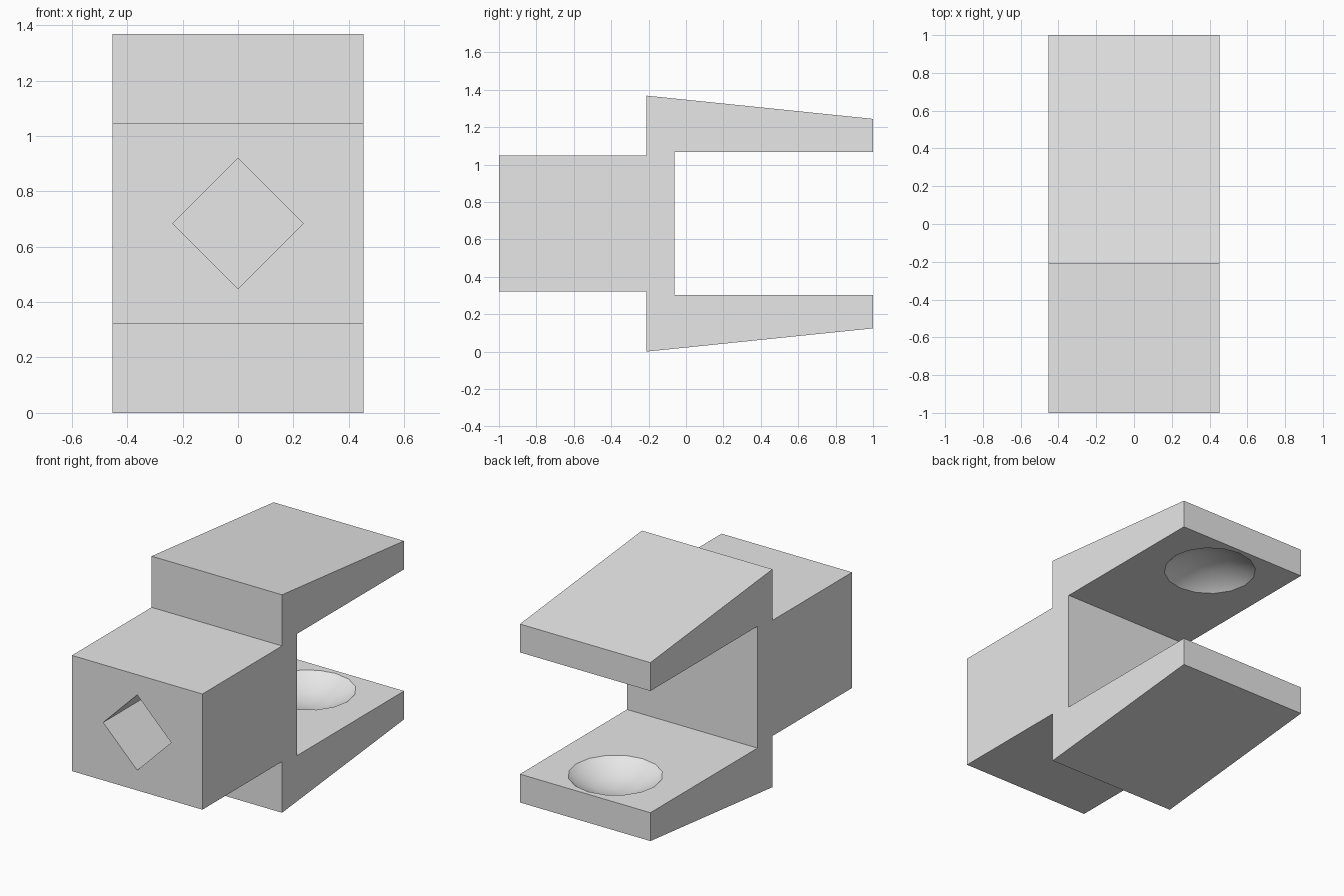
import bpy, bmesh, math
from mathutils import Matrix

cube = bpy.data.objects.get("Cube")
if cube:
    bpy.data.objects.remove(cube, do_unlink=True)

HALF_W = 0.453
MID_Z = 0.684

grey = bpy.data.materials.new("light_grey")
grey.use_nodes = True
grey.diffuse_color = (0.8, 0.8, 0.8, 1)
grey.node_tree.nodes["Principled BSDF"].inputs["Base Color"].default_value = (0.8, 0.8, 0.8, 1)


def add_object(name, bm):
    bmesh.ops.recalc_face_normals(bm, faces=bm.faces)
    mesh = bpy.data.meshes.new(name)
    bm.to_mesh(mesh)
    bm.free()
    mesh.materials.append(grey)
    obj = bpy.data.objects.new(name, mesh)
    bpy.context.collection.objects.link(obj)
    return obj


# Forked body: upper half of the side profile (y, height above middle), mirrored below
upper = [(-1, 0.363), (-0.21, 0.363), (-0.21, 0.684), (1, 0.56), (1, 0.382), (-0.062, 0.382)]
profile = upper + [(y, -h) for y, h in reversed(upper)]
bm = bmesh.new()
side = bm.faces.new([bm.verts.new((-HALF_W, y, MID_Z + h)) for y, h in profile])
grown = bmesh.ops.extrude_face_region(bm, geom=[side])["geom"]
bmesh.ops.translate(bm, vec=(2 * HALF_W, 0, 0),
                    verts=[v for v in grown if isinstance(v, bmesh.types.BMVert)])
body = add_object("forked_body", bm)

# Square shaft socket, turned on its corner, blind from the front
bm = bmesh.new()
bmesh.ops.create_cube(bm, size=1, matrix=Matrix.Translation((0, -0.95, MID_Z))
                      @ Matrix.Rotation(math.radians(45), 4, "Y")
                      @ Matrix.Diagonal((0.334, 1.5, 0.334, 1)))
socket = add_object("socket_cutter", bm)

# Ball that hollows a shallow round seat in both jaws
bm = bmesh.new()
bmesh.ops.create_uvsphere(bm, u_segments=16, v_segments=12, radius=0.472,
                          matrix=Matrix.Translation((0, 0.7, MID_Z)))
for face in bm.faces:
    face.smooth = True
ball = add_object("ball_cutter", bm)

# Cut the openings and drop the cutters
bpy.context.view_layer.objects.active = body
for cutter in (socket, ball):
    cutter.hide_render = True
    cut = body.modifiers.new(cutter.name, "BOOLEAN")
    cut.operation = "DIFFERENCE"
    cut.solver = "EXACT"
    cut.object = cutter
    bpy.ops.object.modifier_apply(modifier=cut.name)
    bpy.data.objects.remove(cutter, do_unlink=True)

# Smooth the seats, keep the other edges sharp
bpy.ops.object.select_all(action="DESELECT")
body.select_set(True)
bpy.ops.object.shade_smooth_by_angle(angle=math.radians(29))
